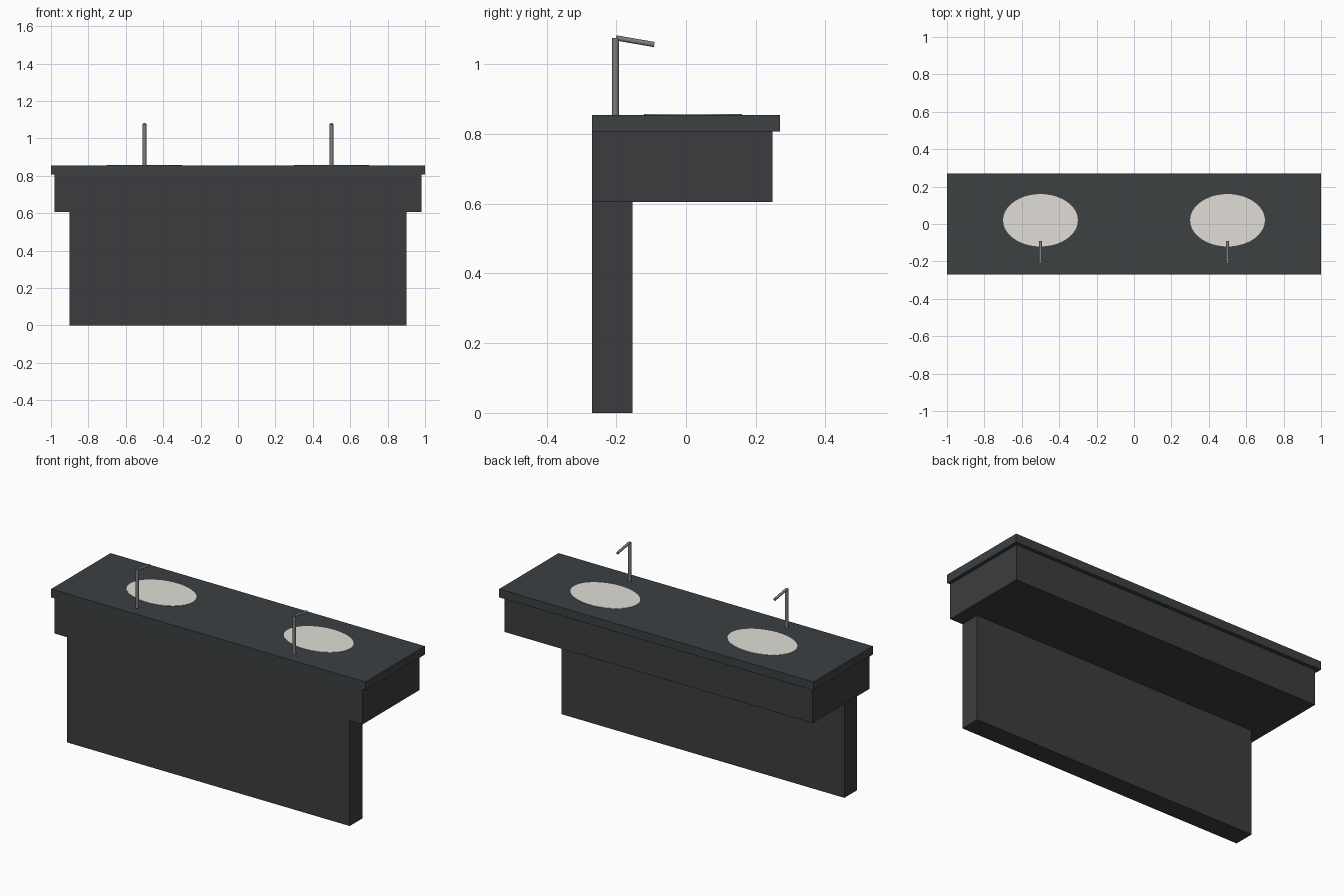
import bpy
from mathutils import Vector

if "Cube" in bpy.data.objects:
    bpy.data.objects.remove(bpy.data.objects["Cube"])


def material(name, color):
    m = bpy.data.materials.new(name)
    m.diffuse_color = (*color, 1)
    m.use_nodes = True
    m.node_tree.nodes["Principled BSDF"].inputs["Base Color"].default_value = m.diffuse_color
    return m


STONE = material("dark_stone", (0.045, 0.052, 0.055))
WOOD = material("dark_panel", (0.045, 0.046, 0.05))
CERAMIC = material("ceramic", (0.75, 0.73, 0.68))
METAL = material("metal", (0.2, 0.2, 0.2))


def box(name, lo, hi, mat):
    lo, hi = Vector(lo), Vector(hi)
    bpy.ops.mesh.primitive_cube_add(size=1, location=(lo + hi) / 2)
    o = bpy.context.object
    o.name = name
    o.scale = hi - lo
    bpy.ops.object.transform_apply(location=False, rotation=False)
    o.data.materials.append(mat)


def rod(name, start, end, radius, mat, sides=16, stretch=1):
    start, end = Vector(start), Vector(end)
    axis = end - start
    bpy.ops.mesh.primitive_cylinder_add(vertices=sides, radius=radius, depth=axis.length,
                                        location=(start + end) / 2)
    o = bpy.context.object
    o.name = name
    o.scale.y = stretch
    bpy.ops.object.transform_apply(location=False, rotation=False)
    o.rotation_euler = axis.to_track_quat('Z', 'Y').to_euler() if axis.y else (0, 0, 0)
    o.data.materials.append(mat)
    bpy.ops.object.shade_smooth_by_angle()


# Support panel, cabinet and countertop
box("support_panel", (-0.9, -0.27, 0), (0.9, -0.154, 0.605), WOOD)
box("cabinet", (-0.98, -0.27, 0.605), (0.98, 0.248, 0.807), WOOD)
box("countertop", (-1, -0.27, 0.807), (1, 0.27, 0.855), STONE)

for side, x in (("left", -0.5), ("right", 0.5)):
    # Oval basin, just proud of the countertop
    rod(side + "_basin", (x, 0.02, 0.845), (x, 0.02, 0.857), 0.2, CERAMIC, 48, 0.7)
    # Tap: upright and sloping spout
    rod(side + "_tap_post", (x, -0.202, 0.85), (x, -0.202, 1.076), 0.01, METAL)
    rod(side + "_tap_spout", (x, -0.201, 1.076), (x, -0.091, 1.057), 0.0075, METAL)
